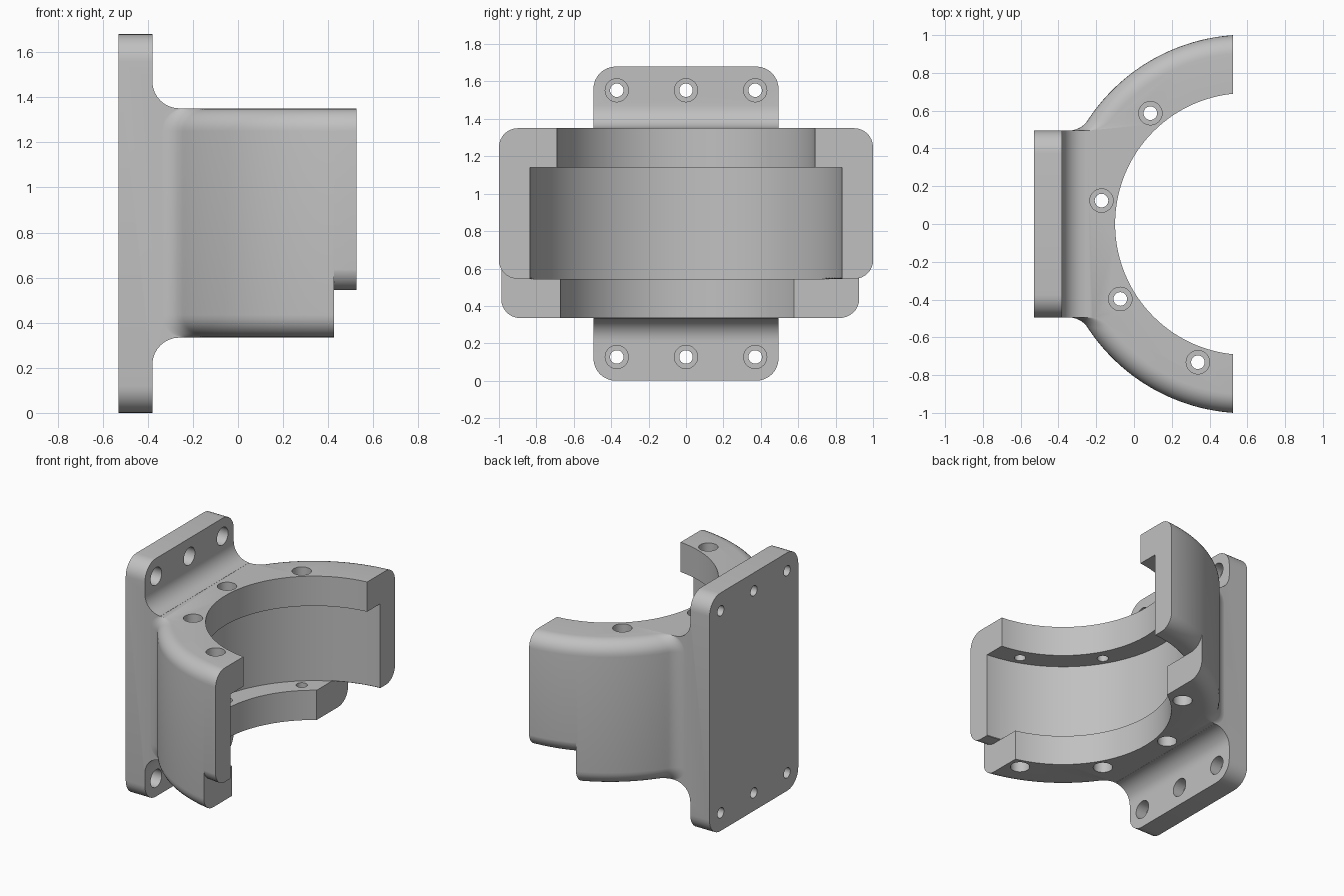
import bpy, bmesh
from math import sin, cos, pi, acos, atan2, sqrt, radians

if "Cube" in bpy.data.objects:
    bpy.data.objects.remove(bpy.data.objects["Cube"])

# Main dimensions
CX = 0.593                              # ring axis
R_OUT, R_GROOVE, R_BORE = 1.002, 0.838, 0.693
X_END = 0.525                           # open end of the half ring
Z_LOW, Z_STEP, Z_ROOF, Z_TOP = 0.335, 0.545, 1.14, 1.35
ROUND, FILLET, HALF = 0.1, 0.12, 0.495
PLATE_BACK, PLATE_FRONT, PLATE_TOP = -0.53, -0.38, 1.68

grey = bpy.data.materials.new("plain grey")
grey.use_nodes = True
colour = (0.53, 0.53, 0.53, 1)
grey.diffuse_color = colour
grey.node_tree.nodes["Principled BSDF"].inputs["Base Color"].default_value = colour


def finish(bm, name):
    bmesh.ops.recalc_face_normals(bm, faces=bm.faces[:])
    mesh = bpy.data.meshes.new(name)
    bm.to_mesh(mesh)
    bm.free()
    obj = bpy.data.objects.new(name, mesh)
    bpy.context.collection.objects.link(obj)
    return obj


def loft(rings, name, closed=False):
    """Skin a stack of equal loops, capped unless it closes on itself."""
    bm = bmesh.new()
    loops = [[bm.verts.new(p) for p in ring] for ring in rings]
    n = len(loops[0])
    pairs = list(zip(loops, loops[1:]))
    if closed:
        pairs.append((loops[-1], loops[0]))
    else:
        bm.faces.new(loops[0])
        bm.faces.new(loops[-1])
    for a, b in pairs:
        for i in range(n):
            j = (i + 1) % n
            bm.faces.new((a[i], a[j], b[j], b[i]))
    return finish(bm, name)


def boolean(target, tool, operation):
    mod = target.modifiers.new("join", "BOOLEAN")
    mod.operation, mod.solver, mod.object = operation, "EXACT", tool
    bpy.context.view_layer.objects.active = target
    bpy.ops.object.modifier_apply(modifier=mod.name)
    bpy.data.objects.remove(tool)


def cylinder(radius, start, length, along_x=False, sides=32):
    x, y, z = start
    mid = (x + length / 2, y, z) if along_x else (x, y, z + length / 2)
    bpy.ops.mesh.primitive_cylinder_add(
        vertices=sides, radius=radius, depth=length, location=mid,
        rotation=(0, pi / 2 if along_x else 0, 0))
    return bpy.context.object


def box(x0, x1, y0, y1, z0, z1):
    return loft([[(x0, y0, z), (x1, y0, z), (x1, y1, z), (x0, y1, z)]
                 for z in (z0, z1)], "box")


def outline(inset, z):
    """Half ring blended into a straight neck, shrunk on its curved side."""
    r, f, h = R_OUT - inset, FILLET + inset * 0.5, HALF - 0.0005
    fy = h + f
    fx = CX - sqrt((r + f) ** 2 - fy ** 2)
    a0, a1 = acos((X_END - CX) / r), atan2(fy, fx - CX)
    pts = []
    for i in range(41):
        a = a0 + (a1 - a0) * i / 40
        pts.append((CX + r * cos(a), r * sin(a), z))
    for i in range(1, 11):
        a = a1 + pi + (pi / 2 - a1) * i / 10
        pts.append((fx + f * cos(a), fy + f * sin(a), z))
    pts.append((-0.42, h, z))
    return pts + [(x, -y, q) for x, y, q in reversed(pts)]


# Half ring body with rounded outer rims
steps = [pi / 2 * i / 8 for i in range(9)]
layers = [outline(ROUND * (1 - sin(a)), Z_LOW + ROUND * (1 - cos(a))) for a in steps]
layers += [outline(ROUND * (1 - sin(a)), Z_TOP - ROUND * (1 - cos(a)))
           for a in reversed(steps)]
bracket = loft(layers, "bearing_bracket")

# Mounting plate with concave fillets towards the body
edge = [(PLATE_FRONT, 0)]
edge += [(PLATE_FRONT + FILLET * (1 - cos(a)), Z_LOW - 0.001 - FILLET * (1 - sin(a)))
         for a in steps]
edge += [(PLATE_FRONT + FILLET * (1 - cos(a)), Z_TOP + 0.001 + FILLET * (1 - sin(a)))
         for a in reversed(steps)]
edge += [(PLATE_FRONT, PLATE_TOP), (PLATE_BACK, PLATE_TOP), (PLATE_BACK, 0)]
plate = loft([[(x, y, z) for x, z in edge] for y in (-HALF, HALF)], "plate")
bm = bmesh.new()
bm.from_mesh(plate.data)
corners = [e for e in bm.edges
           if abs(e.verts[0].co.y - e.verts[1].co.y) < 1e-4
           and all(v.co.z < 0.001 or v.co.z > PLATE_TOP - 0.001 for v in e.verts)
           and abs(e.verts[0].co.z - e.verts[1].co.z) < 1e-4]
bmesh.ops.bevel(bm, geom=corners, offset=0.12, segments=8, profile=0.5, affect="EDGES")
bm.to_mesh(plate.data)
bm.free()
boolean(bracket, plate, "UNION")

# Bore and wider inner groove
boolean(bracket, cylinder(R_BORE, (CX, 0, 0.1), 1.5, sides=128), "DIFFERENCE")
boolean(bracket, cylinder(R_GROOVE, (CX, 0, Z_STEP), Z_ROOF - Z_STEP, sides=128),
        "DIFFERENCE")

# Lower lip cut short at both ends, leaving a rounded lower rim above
section = [(0.5, 0.2), (0.5, Z_STEP + 0.005), (R_GROOVE - 0.002, Z_STEP + 0.005),
           (R_GROOVE + 0.003, Z_STEP)]
section += [(R_OUT + 0.001 - ROUND * (1 - sin(a)), Z_STEP + ROUND * (1 - cos(a)))
            for a in steps]
section += [(1.2, Z_STEP + ROUND + 0.005), (1.2, 0.2)]
for x0, y0, y1 in ((0.425, -1.4, 0), (0.21, 0, 1.4)):
    turns = [2 * pi * (i + 0.5) / 128 for i in range(128)]
    notch = loft([[(CX + r * cos(a), r * sin(a), z) for r, z in section]
                  for a in turns], "notch", closed=True)
    boolean(notch, box(x0, 0.7, y0, y1, 0.1, 1), "INTERSECT")
    boolean(bracket, notch, "DIFFERENCE")

# Counterbored screw holes through both lips
HOLE, HEAD, DEPTH = 0.036, 0.062, 0.08
for degrees in (49.2, 9.2, -30.8, -70.8):
    a = radians(degrees)
    x, y = CX - 0.775 * cos(a), 0.775 * sin(a)
    boolean(bracket, cylinder(HOLE, (x, y, 0.2), 1.3), "DIFFERENCE")
    boolean(bracket, cylinder(HEAD, (x, y, Z_TOP - DEPTH), 0.2), "DIFFERENCE")
    boolean(bracket, cylinder(HEAD, (x, y, Z_LOW + DEPTH - 0.2), 0.2), "DIFFERENCE")

# Counterbored screw holes in the plate
for z in (0.127, 1.553):
    for y in (-0.37, 0, 0.37):
        boolean(bracket, cylinder(HOLE, (-0.6, y, z), 0.3, True), "DIFFERENCE")
        boolean(bracket, cylinder(HEAD, (PLATE_FRONT - DEPTH, y, z), 0.12, True),
                "DIFFERENCE")

# Finish
bracket.data.materials.clear()
bracket.data.materials.append(grey)
for poly in bracket.data.polygons:
    poly.material_index = 0
bpy.ops.object.select_all(action="DESELECT")
bracket.select_set(True)
bpy.context.view_layer.objects.active = bracket
bpy.ops.object.shade_smooth_by_angle(angle=radians(30))
